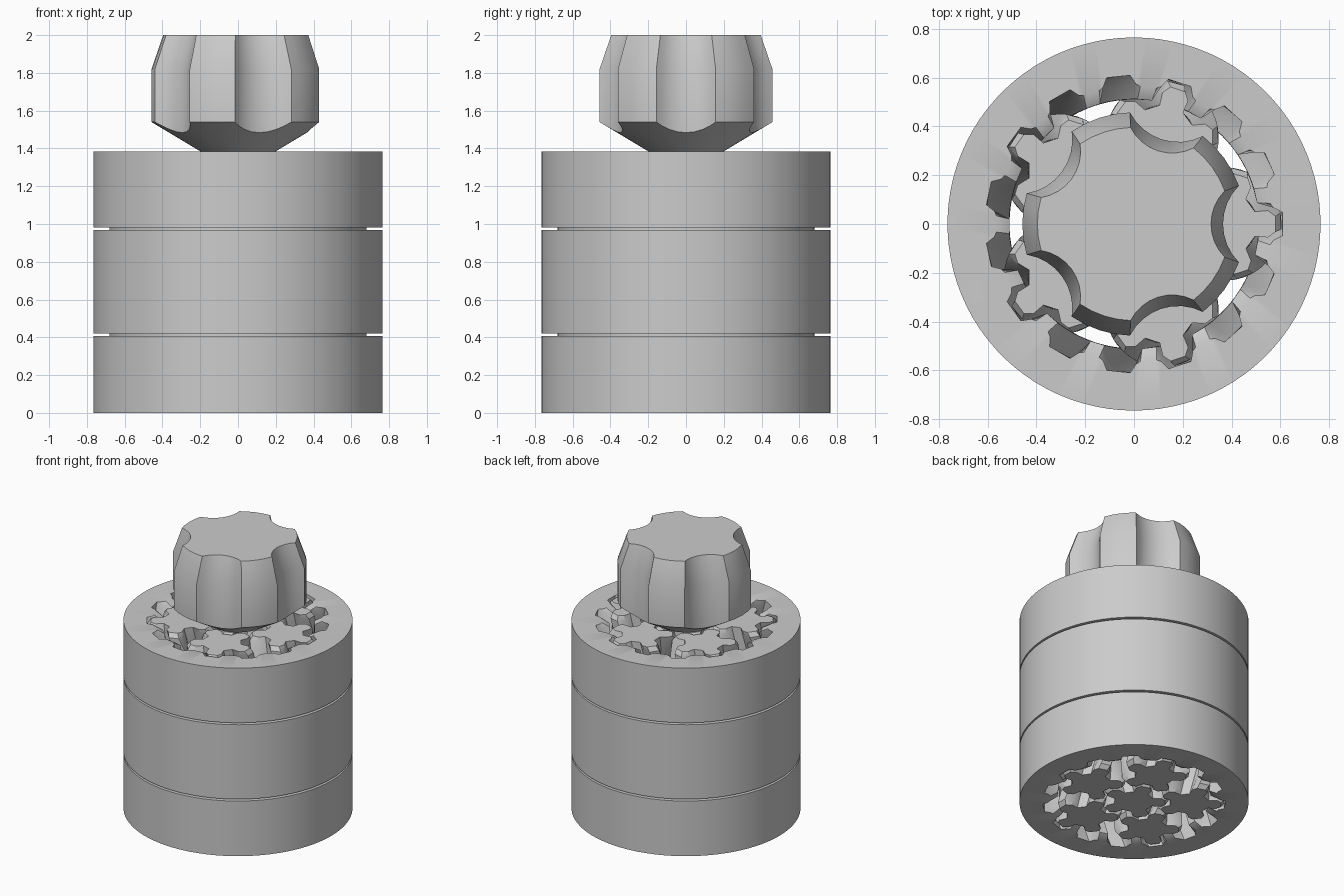
import bpy, bmesh
from math import sin, cos, radians, pi, hypot

cube = bpy.data.objects.get("Cube")
if cube:
    bpy.data.objects.remove(cube, do_unlink=True)

HEIGHT, MID = 1.385, 0.6925
CHAMFER = 0.03
PLANETS = 5

grey = bpy.data.materials.new("plain_grey")
grey.use_nodes = True
grey.diffuse_color = (0.6, 0.6, 0.6, 1)
grey.node_tree.nodes["Principled BSDF"].inputs["Base Color"].default_value = (0.6, 0.6, 0.6, 1)


def loft(name, loops, closed=False):
    """Skin a stack of equal-length loops; cap both ends unless closed."""
    bm = bmesh.new()
    rows = [[bm.verts.new(p) for p in loop] for loop in loops]
    n = len(rows[0])
    pairs = list(zip(rows, rows[1:]))
    if closed:
        pairs.append((rows[-1], rows[0]))
    else:
        bm.faces.new(rows[0])
        bm.faces.new(rows[-1])
    for a, b in pairs:
        for i in range(n):
            j = (i + 1) % n
            bm.faces.new((a[i], a[j], b[j], b[i]))
    bmesh.ops.recalc_face_normals(bm, faces=bm.faces)
    mesh = bpy.data.meshes.new(name)
    bm.to_mesh(mesh)
    bm.free()
    obj = bpy.data.objects.new(name, mesh)
    bpy.context.collection.objects.link(obj)
    mesh.materials.append(grey)
    bpy.ops.object.select_all(action='DESELECT')
    obj.select_set(True)
    bpy.context.view_layer.objects.active = obj
    bpy.ops.object.shade_smooth_by_angle(angle=radians(30))
    return obj


def polar(r, a, z):
    return (r * cos(a), r * sin(a), z)


def tooth_loop(teeth, profile, z, turn, limit):
    """One gear outline, turned along the herringbone and limited in radius."""
    pitch = 2 * pi / teeth
    twist = turn * pitch * (1 - abs(z - MID) / MID)
    return [polar(limit(r), (k + f) * pitch + twist, z)
            for k in range(teeth) for f, r in profile]


def gear_loops(teeth, profile, turn, limit):
    """Herringbone layers with chamfered ends."""
    steps = 18
    inner = [CHAMFER + (HEIGHT - 2 * CHAMFER) * i / steps for i in range(steps + 1)]
    loops = []
    for z in [0] + inner + [HEIGHT]:
        at_end = z in (0, HEIGHT)
        loops.append(tooth_loop(teeth, profile, z, turn, limit if at_end else lambda r: r))
    return loops


def mirrored(half):
    return half + [(-f, r) for f, r in reversed(half)]


# Ring gear housing: grooved outer wall joined to toothed inner wall
pocket = mirrored([(-0.36, 0.512), (-0.28, 0.575), (-0.19, 0.61)])
sides = 15 * len(pocket)
wall = [(0.765, 0)]
for low, high in ((0.406, 0.42), (0.968, 0.982)):
    wall += [(0.765, low), (0.68, low), (0.68, high), (0.765, high)]
wall.append((0.765, HEIGHT))
outer = [[polar(r, 2 * pi * (i - 2.5) / sides, z) for i in range(sides)] for r, z in wall]
teeth = gear_loops(15, pocket, 1, lambda r: max(r, 0.565))
loft("ring_housing", outer + teeth[::-1], closed=True)

# Planet gears
tooth = mirrored([(-0.31, 0.133), (-0.24, 0.185), (-0.12, 0.232)])
for i in range(PLANETS):
    a = 2 * pi * i / PLANETS
    planet = loft(f"planet_gear_{i + 1}", gear_loops(5, tooth, 1, lambda r: min(r, 0.21)))
    planet.location = polar(0.373, a, 0)
    planet.rotation_euler.z = a

# Sun gear
loft("sun_gear", gear_loops(5, tooth, -1, lambda r: min(r, 0.21)))

# Fluted knob with conical underside and tapered top
sector = []
for i in range(9):
    p = radians(-45 + 90 * i / 8)
    sector.append((0.587 - 0.222 * cos(p), 0.222 * sin(p)))
for deg in (28, 36, 44):
    sector.append((0.458 * cos(radians(deg)), 0.458 * sin(radians(deg))))
outline = []
for k in range(5):
    c, s = cos(2 * pi * k / 5), sin(2 * pi * k / 5)
    outline += [(x * c - y * s, x * s + y * c) for x, y in sector]
neck = [(x * 0.2 / hypot(x, y), y * 0.2 / hypot(x, y), HEIGHT) for x, y in outline]
rim = [(x, y, HEIGHT + 0.6 * (hypot(x, y) - 0.2)) for x, y in outline]
shoulder = [(x, y, 1.82) for x, y in outline]
top = [(x * 0.865, y * 0.865, 2.0) for x, y in outline]
loft("knob", [neck, rim, shoulder, top])
